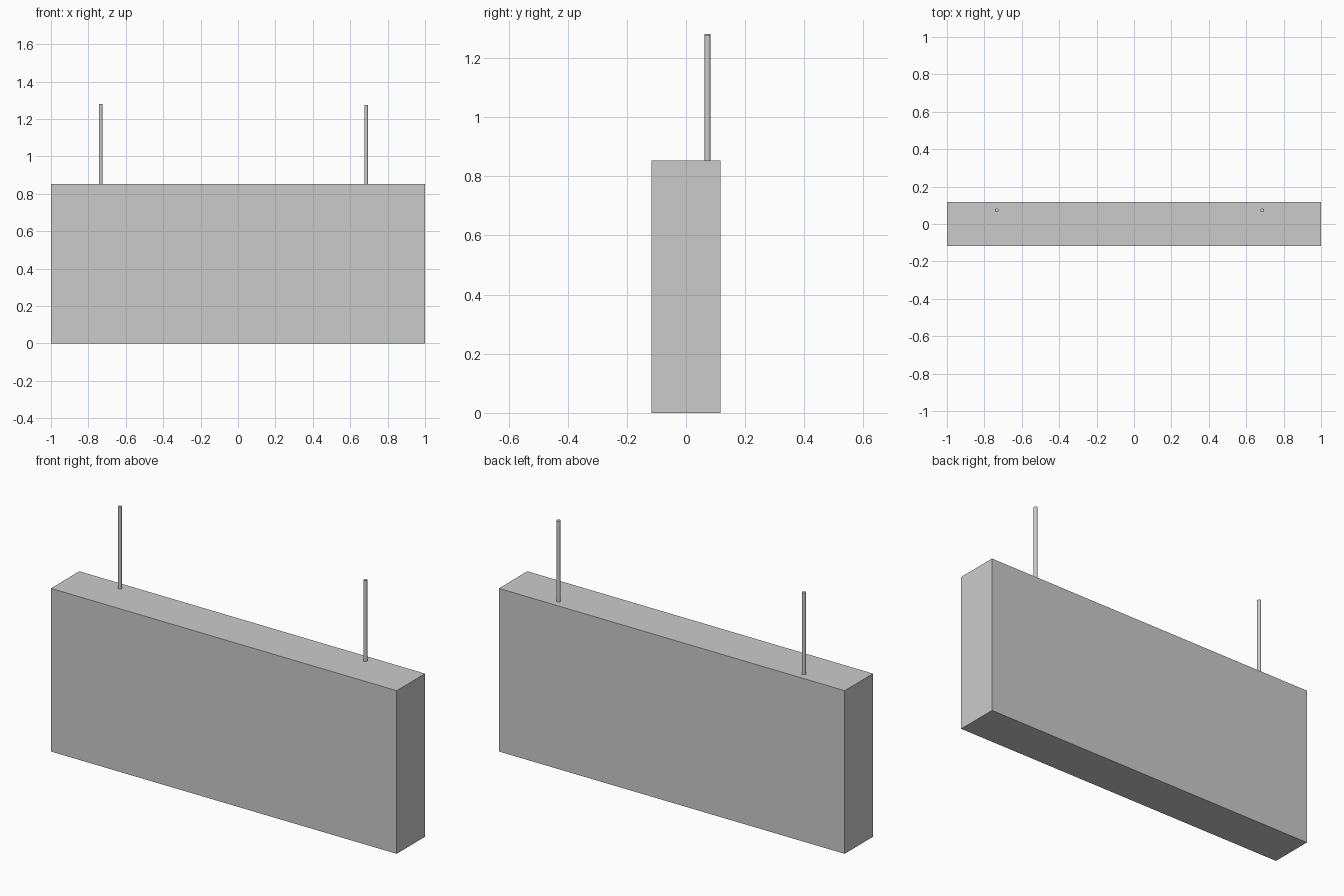
import bpy

if "Cube" in bpy.data.objects:
    bpy.data.objects.remove(bpy.data.objects["Cube"])

HEIGHT = 0.853
DEPTH = 0.234

# Thin upright panel body
bpy.ops.mesh.primitive_cube_add(size=1, location=(0, 0, HEIGHT / 2))
body = bpy.context.object
body.name = "panel_body"
body.scale = (2, DEPTH, HEIGHT)
bpy.ops.object.transform_apply(location=False, rotation=False, scale=True)


# Hanging rods standing on the top face, near the back
def rod(name, x, top):
    bpy.ops.mesh.primitive_cylinder_add(
        vertices=16, radius=0.01, depth=top - HEIGHT,
        location=(x, 0.073, (top + HEIGHT) / 2))
    bpy.context.object.name = name
    bpy.ops.object.shade_smooth_by_angle()


rod("left_hanging_rod", -0.734, 1.28)
rod("right_hanging_rod", 0.686, 1.276)
